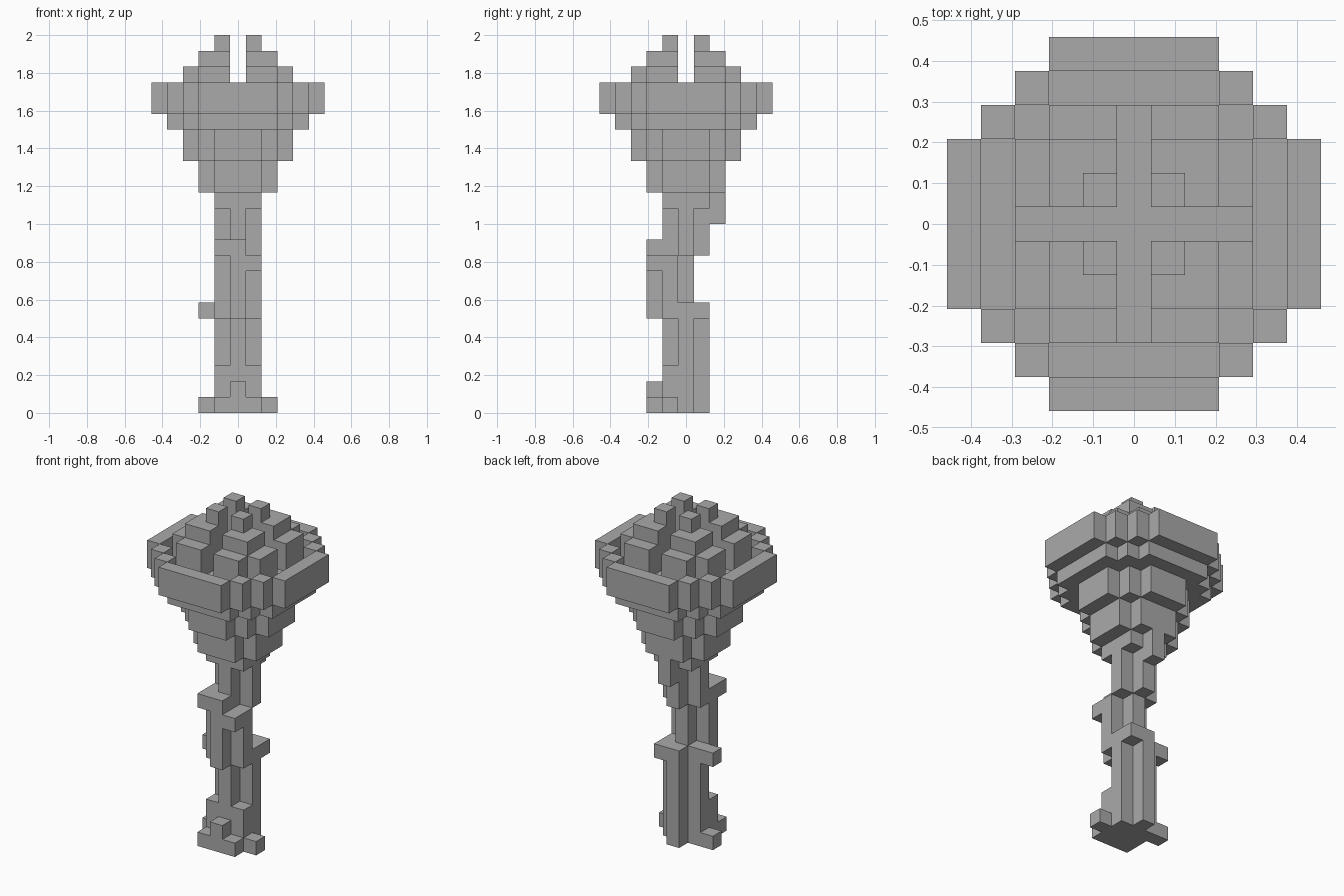
import bpy
import bmesh
from mathutils import Vector

if "Cube" in bpy.data.objects:
    bpy.data.objects.remove(bpy.data.objects["Cube"], do_unlink=True)

UNIT = 2 / 24  # edge length of one block

grey = bpy.data.materials.new("stone_grey")
grey.use_nodes = True
grey.diffuse_color = (0.4, 0.4, 0.4, 1)
grey.node_tree.nodes["Principled BSDF"].inputs["Base Color"].default_value = (0.4, 0.4, 0.4, 1)


def column(x, y, bottom, top):
    """Stack of blocks standing at one grid position."""
    return {(x, y, z) for z in range(bottom, top)}


def octagon(reach, total, bottom, top):
    """Stepped round slab, limited by reach along and across the axes."""
    span = range(-reach, reach + 1)
    return {(x, y, z) for x in span for y in span for z in range(bottom, top)
            if abs(x) + abs(y) <= total}


def plus(cy, bottom, top):
    """Cross-shaped stem section centred on y = cy."""
    return {(x, y + cy, z) for x, y, z in octagon(1, 1, bottom, top)}


parts = {}

# Stem: cross section that bends forward in the middle
parts["stem"] = plus(0, 0, 7) | plus(-1, 6, 11) | plus(0, 10, 14)
parts["stem"] -= column(1, -1, 10, 11)

# Roots around the foot
parts["roots"] = (column(-1, -1, 0, 3) | column(1, -1, 0, 3)
                  | column(2, -1, 0, 1) | column(-2, 0, 0, 1)
                  | column(0, -2, 0, 2) | column(-1, -2, 0, 1) | column(1, -2, 0, 1))

# Knots and stubs along the stem
parts["stem_knots"] = (column(-2, 0, 6, 7) | column(1, 1, 6, 7)
                       | column(1, -2, 9, 10) | column(-1, -2, 10, 11)
                       | column(0, 2, 12, 14))

# Bowl: collar and widening steps
parts["collar"] = octagon(1, 2, 13, 14)
parts["bowl"] = (octagon(2, 3, 14, 16) | octagon(3, 4, 16, 18)
                 | octagon(4, 6, 18, 19) | octagon(3, 5, 19, 20))

# Raised rim around the bowl
parts["rim"] = octagon(5, 7, 19, 21) - octagon(4, 6, 19, 21)

# Four stepped crowns, mirrored into the quadrants
crown = set()
for sx in (-1, 1):
    for sy in (-1, 1):
        for reach, total, bottom, top in ((3, 5, 20, 22), (2, 4, 22, 23), (1, 2, 23, 24)):
            crown |= {(x, y, z) for x, y, z in octagon(reach, total, bottom, top)
                      if x * sx > 0 and y * sy > 0}
parts["crowns"] = crown

solid = set().union(*parts.values())


def build(name, cells):
    """Skin the outer sides of a set of blocks and merge flat areas."""
    bm = bmesh.new()
    for cell in cells:
        centre = Vector(cell) + Vector((0, 0, 0.5))
        for axis in range(3):
            for sign in (-1, 1):
                step = [0, 0, 0]
                step[axis] = sign
                if tuple(c + s for c, s in zip(cell, step)) in solid:
                    continue
                n, u, v = Vector(step), Vector((0, 0, 0)), Vector((0, 0, 0))
                u[(axis + 1) % 3] = 0.5
                v = n.cross(u)
                mid = centre + n * 0.5
                corners = (mid - u - v, mid + u - v, mid + u + v, mid - u + v)
                bm.faces.new([bm.verts.new(c * UNIT) for c in corners])
    bmesh.ops.remove_doubles(bm, verts=bm.verts[:], dist=UNIT / 100)
    bmesh.ops.dissolve_limit(bm, angle_limit=0.01, verts=bm.verts[:], edges=bm.edges[:])
    mesh = bpy.data.meshes.new(name)
    bm.to_mesh(mesh)
    bm.free()
    mesh.materials.append(grey)
    bpy.context.collection.objects.link(bpy.data.objects.new(name, mesh))


taken = set()
for name, cells in parts.items():
    build(name, cells - taken)
    taken |= cells
